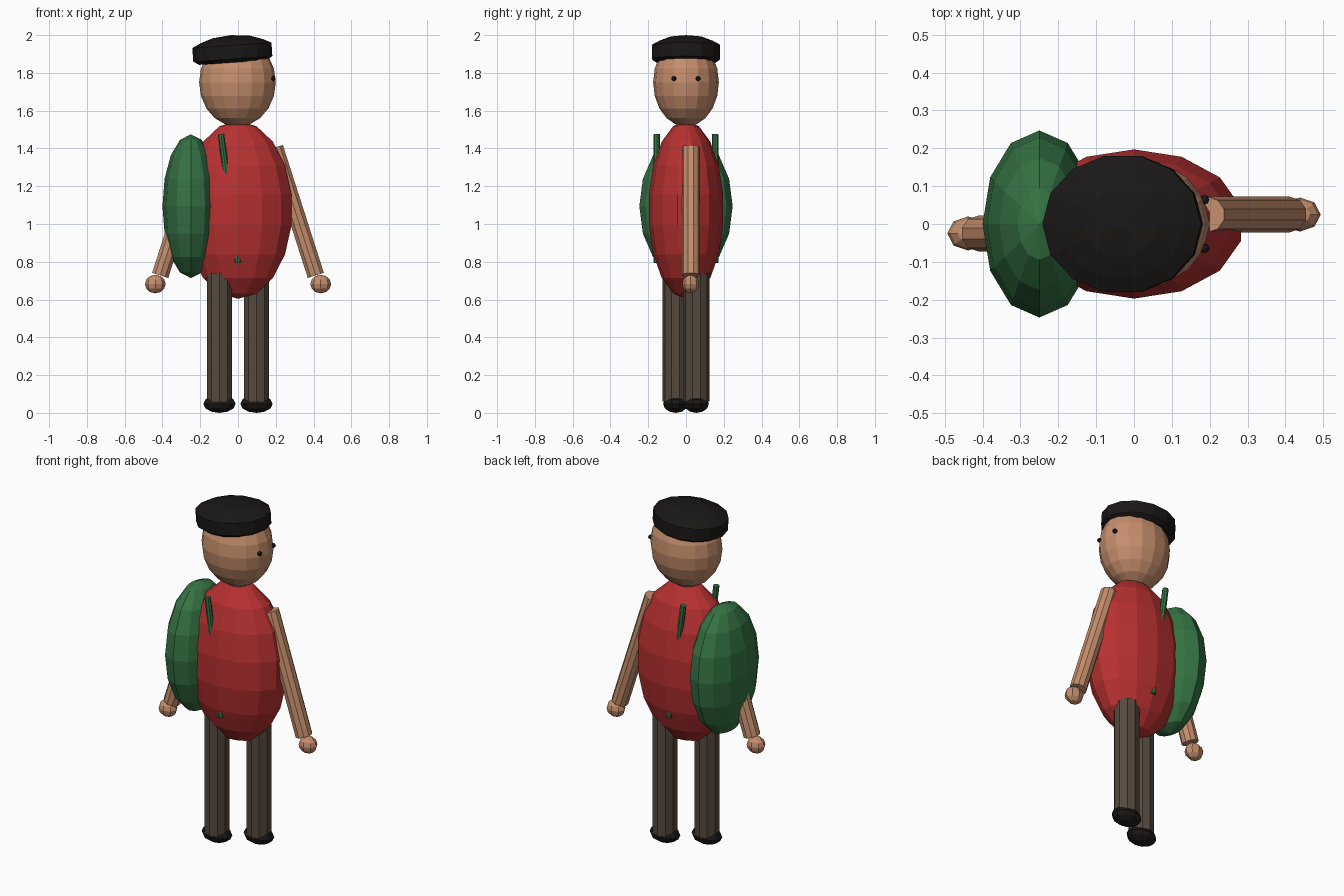
import bpy, bmesh, math
from mathutils import Vector, Matrix

default = bpy.data.objects.get("Cube")
if default:
    bpy.data.objects.remove(default, do_unlink=True)


def material(name, rgb):
    mat = bpy.data.materials.new(name)
    mat.use_nodes = True
    mat.diffuse_color = (*rgb, 1)
    bsdf = mat.node_tree.nodes["Principled BSDF"]
    bsdf.inputs["Base Color"].default_value = (*rgb, 1)
    bsdf.inputs["Roughness"].default_value = 0.8
    return mat


skin = material("skin", (0.56, 0.27, 0.15))
red = material("red_cloth", (0.48, 0.03, 0.03))
green = material("green_cloth", (0.035, 0.17, 0.055))
brown = material("brown_cloth", (0.09, 0.066, 0.046))
black = material("black", (0.01, 0.009, 0.008))


def add_object(name, bm, mat):
    bmesh.ops.recalc_face_normals(bm, faces=bm.faces)
    mesh = bpy.data.meshes.new(name)
    bm.to_mesh(mesh)
    bm.free()
    mesh.materials.append(mat)
    obj = bpy.data.objects.new(name, mesh)
    bpy.context.collection.objects.link(obj)
    return obj


def ellipsoid(name, center, radii, mat, segments, rings):
    bm = bmesh.new()
    bmesh.ops.create_uvsphere(bm, u_segments=segments, v_segments=rings, radius=1)
    bmesh.ops.scale(bm, vec=radii, verts=bm.verts)
    obj = add_object(name, bm, mat)
    obj.location = center
    return obj


def rod(name, start, end, radius, mat, sides=10):
    start, end = Vector(start), Vector(end)
    axis = end - start
    bm = bmesh.new()
    bmesh.ops.create_cone(bm, cap_ends=True, segments=sides, radius1=radius,
                          radius2=radius, depth=axis.length)
    obj = add_object(name, bm, mat)
    obj.rotation_mode = 'QUATERNION'
    obj.rotation_quaternion = Vector((0, 0, 1)).rotation_difference(axis)
    obj.location = (start + end) / 2
    return obj


# Body, head and backpack
ellipsoid("torso", (0, 0, 1.075), (0.295, 0.2, 0.471), red, 14, 9)
ellipsoid("head", (-0.003, 0, 1.75), (0.203, 0.174, 0.235), skin, 16, 10)
ellipsoid("backpack", (-0.25, 0, 1.094), (0.15, 0.247, 0.38), green, 12, 8)

# Tilted flat cap, turned from a profile
profile = [(0, 0.09), (0.1, 0.08), (0.165, 0.058), (0.21, 0.036),
           (0.21, -0.036), (0.18, -0.055), (0, -0.055)]
bm = bmesh.new()
points = [bm.verts.new((r, 0, z)) for r, z in profile]
edges = [bm.edges.new(pair) for pair in zip(points, points[1:])]
bmesh.ops.spin(bm, geom=points + edges, cent=(0, 0, 0), axis=(0, 0, 1),
               angle=math.tau, steps=14)
bmesh.ops.remove_doubles(bm, verts=bm.verts, dist=0.0005)
bmesh.ops.scale(bm, vec=(1, 0.88, 1), verts=bm.verts)
cap = add_object("cap", bm, black)
cap.location = (-0.03, 0, 1.91)
cap.rotation_euler.y = math.radians(-4)

# Limbs, staggered front to back on the two sides
for side, s in (("left", 1), ("right", -1)):
    y_arm, y_leg = 0.025 * s, 0.055 * s
    rod(side + "_arm", (0.195 * s, y_arm, 1.405), (0.412 * s, y_arm, 0.728),
        0.047, skin)
    ellipsoid(side + "_hand", (0.438 * s, y_arm, 0.682), (0.055, 0.045, 0.049),
              skin, 8, 6)
    x_leg = 0.098 * s
    rod(side + "_leg", (x_leg, y_leg, 0.06), (x_leg, y_leg, 0.74), 0.07, brown)
    ellipsoid(side + "_shoe", (x_leg, y_leg, 0.048), (0.09, 0.066, 0.048),
              black, 10, 6)

# Eyes and backpack straps
for side, s in (("back", 1), ("front", -1)):
    ellipsoid(side + "_eye", (0.186, 0.064 * s, 1.77), (0.013, 0.013, 0.013),
              black, 8, 6)
    rod(side + "_strap", (-0.09, 0.154 * s, 1.475), (0, 0.154 * s, 0.795),
        0.017, green, 8)
